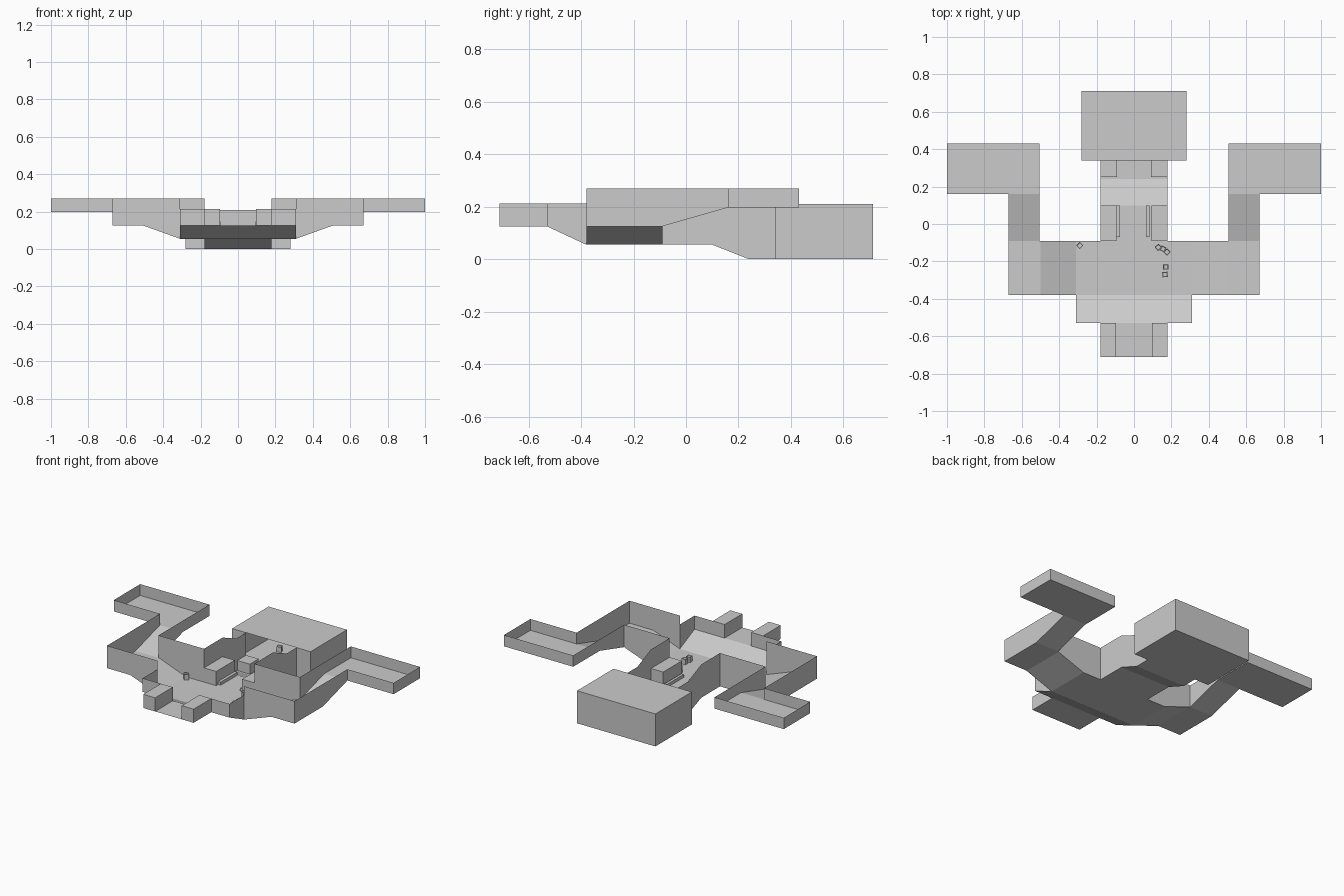
import bpy, bmesh, math
from mathutils import Matrix

if "Cube" in bpy.data.objects:
    bpy.data.objects.remove(bpy.data.objects["Cube"])


def finish(name, bm, mirror=False):
    bmesh.ops.remove_doubles(bm, verts=bm.verts, dist=1e-5)
    me = bpy.data.meshes.new(name)
    bm.to_mesh(me)
    bm.free()
    ob = bpy.data.objects.new(name, me)
    bpy.context.collection.objects.link(ob)
    if mirror:
        mod = ob.modifiers.new("Mirror", 'MIRROR')
        mod.use_axis[0] = True
    return ob


def wall(name, path):
    """Thin upright wall along points (x, y, bottom, top), mirrored."""
    bm = bmesh.new()
    cols = [(bm.verts.new((x, y, b)), bm.verts.new((x, y, t))) for x, y, b, t in path]
    for (a, b), (c, d) in zip(cols, cols[1:]):
        bm.faces.new((c, a, b, d))
    return finish(name, bm, True)


def floor(name, profile, lo, hi, axis='y', mirror=False):
    """Thin floor: (distance, height) profile along an axis, spanning lo..hi across."""
    bm = bmesh.new()

    def vert(d, s, z):
        return bm.verts.new((s, d, z) if axis == 'y' else (d, s, z))
    rows = [(vert(d, lo, z), vert(d, hi, z)) for d, z in profile]
    for (a, b), (c, d) in zip(rows, rows[1:]):
        f = bm.faces.new((a, b, d, c))
        f.normal_update()
        if f.normal.z < 0:
            f.normal_flip()
    return finish(name, bm, mirror)


def block(name, x, y, z, mirror=False, turn=0, rim=0):
    """Box from (lo, hi) ranges, optionally turned about its own z axis."""
    bm = bmesh.new()
    bmesh.ops.create_cube(bm, size=1)
    size = [r[1] - r[0] for r in (x, y, z)]
    mid = [(r[1] + r[0]) / 2 for r in (x, y, z)]
    if rim:
        bm.normal_update()
        top = [f for f in bm.faces if f.normal.z > 0.9]
        bmesh.ops.inset_region(bm, faces=top, thickness=rim, depth=-0.1)
    bm.transform(Matrix.Translation(mid) @ Matrix.Rotation(math.radians(turn), 4, 'Z')
                 @ Matrix.Diagonal((*size, 1)))
    return finish(name, bm, mirror)


# Floors: centre, wings, rising arms and end landings
floor("front_corridor_floor", [(-.71, .125), (-.53, .125)], -.18, .18)
floor("plaza_floor", [(-.53, .125), (-.38, .055), (-.09, .055)], -.31, .31)
floor("back_corridor_floor", [(-.09, .055), (.10, .055), (.24, 0), (.34, 0)], -.18, .18)
floor("room_floor", [(.34, 0), (.712, 0)], -.28, .28)
floor("room_roof", [(.34, .21), (.712, .21)], -.28, .28)
floor("wing_floor", [(.31, .055), (.50, .125), (.67, .125)], -.38, -.09, 'x', True)
floor("arm_floor", [(-.09, .125), (.16, .197), (.43, .197)], .505, .67, 'y', True)
floor("landing_floor", [(.67, .197), (1, .197)], .16, .43, 'x', True)

# One continuous wall from the room, around the arm and back to the plaza
wall("main_wall", [
    (0, .712, 0, .21), (.28, .712, 0, .21), (.28, .34, 0, .21), (.18, .34, 0, .21),
    (.18, .24, 0, .21), (.18, .10, .055, .27), (.18, -.09, .055, .27),
    (.31, -.09, .055, .27), (.505, -.09, .125, .27), (.505, .16, .197, .27),
    (.505, .43, .197, .27), (1, .43, .197, .27), (1, .16, .197, .27),
    (.67, .16, .197, .27), (.67, -.09, .125, .27), (.67, -.38, .125, .27),
    (.505, -.38, .125, .27), (.31, -.38, .055, .27)])
wall("plaza_wall", [
    (.31, -.38, .055, .213), (.31, -.53, .125, .213),
    (.18, -.53, .125, .213), (.18, -.71, .125, .213)])

# Solid blocks lining the corridors
block("front_block", (.095, .18), (-.71, -.53), (.125, .213), True)
block("middle_block", (.093, .18), (-.09, .10), (.055, .147), True)
block("room_block", (.09, .18), (.25, .34), (0, .065), True)

# Low ledges beside the middle blocks
block("left_ledge", (-.093, -.075), (-.07, .10), (.055, .075))
block("right_ledge", (.065, .082), (-.07, .10), (.055, .075))

# Small crates
crates = [(-.29, -.115, .055, 45), (.13, -.125, .055, 40), (.155, -.133, .055, 65),
          (.176, -.15, .055, 45), (.17, -.23, .055, 0), (.166, -.27, .055, 5),
          (-.13, .61, 0, 20)]
for i, (x, y, z, turn) in enumerate(crates):
    r = .014
    block(f"crate_{i + 1}", (x - r, x + r), (y - r, y + r), (z, z + .035), turn=turn, rim=.18)
